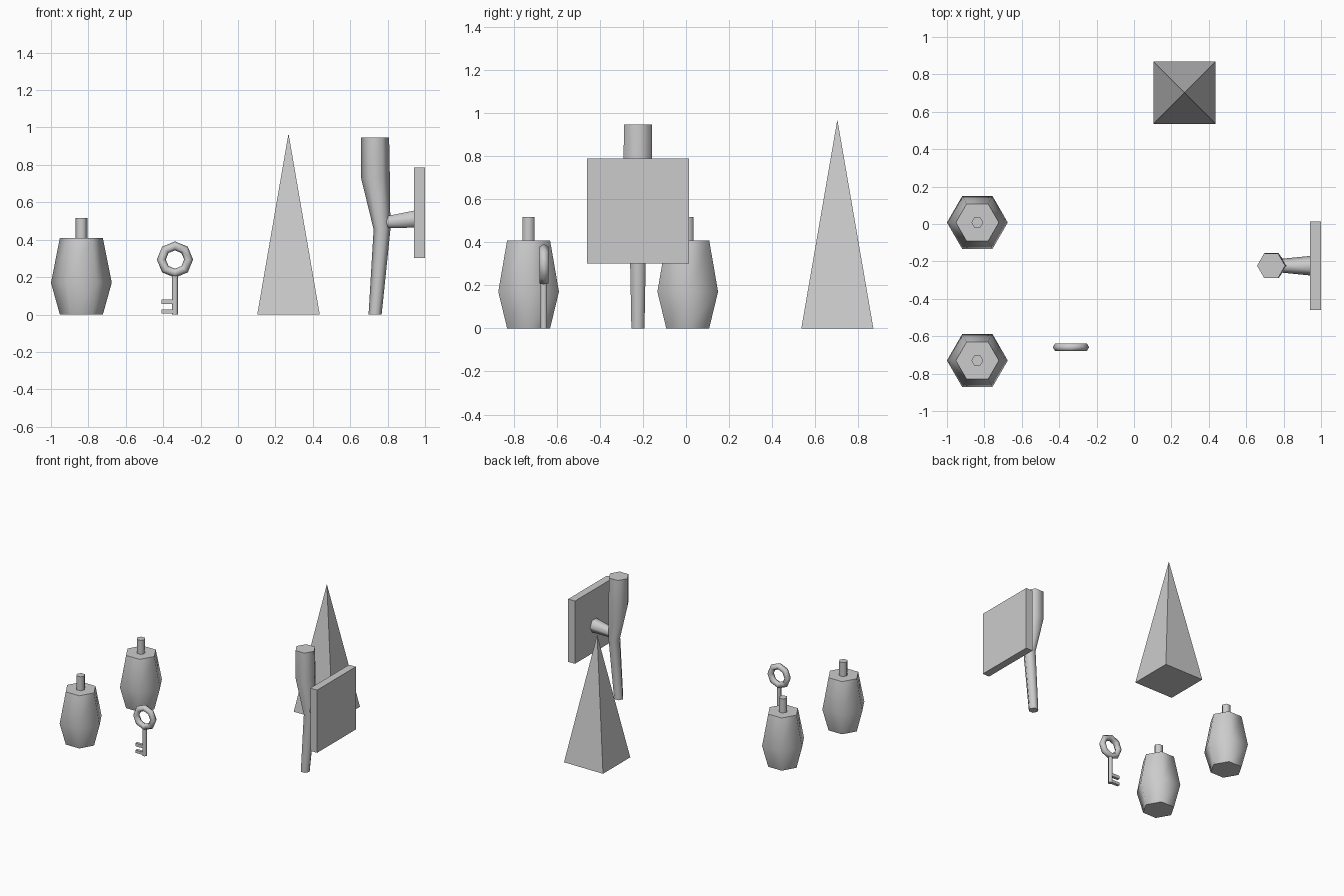
import bpy
import math
from mathutils import Vector

cube = bpy.data.objects.get("Cube")
if cube:
    bpy.data.objects.remove(cube, do_unlink=True)

GREY = (0.6, 0.6, 0.6, 1.0)
grey = bpy.data.materials.new("plain grey")
grey.use_nodes = True
grey.diffuse_color = GREY
grey.node_tree.nodes["Principled BSDF"].inputs["Base Color"].default_value = GREY


def add_mesh(name, verts, faces, smooth_quads=False):
    mesh = bpy.data.meshes.new(name)
    mesh.from_pydata(verts, [], faces)
    mesh.materials.append(grey)
    for poly in mesh.polygons:
        poly.use_smooth = smooth_quads and len(poly.vertices) == 4
    obj = bpy.data.objects.new(name, mesh)
    bpy.context.collection.objects.link(obj)
    return obj


def loft(name, rings, u=(1, 0, 0), v=(0, 1, 0), sides=6):
    """Capped tube through (centre, radius) rings, smooth sides and flat caps."""
    u, v = Vector(u), Vector(v)
    verts, faces = [], []
    for centre, radius in rings:
        for i in range(sides):
            a = math.tau * i / sides
            verts.append(Vector(centre) + radius * (math.cos(a) * u + math.sin(a) * v))
    for r in range(len(rings) - 1):
        for i in range(sides):
            j = (i + 1) % sides
            a, b = r * sides, (r + 1) * sides
            faces.append((a + i, a + j, b + j, b + i))
    faces.append(tuple(reversed(range(sides))))
    faces.append(tuple(range(len(verts) - sides, len(verts))))
    obj = add_mesh(name, verts, faces, True)
    # keep the cap rims crisp
    caps = [set(p.edge_keys) for p in obj.data.polygons if len(p.vertices) == sides]
    for edge in obj.data.edges:
        edge.use_edge_sharp = any(edge.key in cap for cap in caps)
    return obj


def box(name, low, high):
    bpy.ops.mesh.primitive_cube_add(size=1)
    obj = bpy.context.object
    obj.name = name
    low, high = Vector(low), Vector(high)
    for vert in obj.data.vertices:
        vert.co = (low + high) / 2 + vert.co * (high - low)
    obj.data.materials.append(grey)
    return obj


# Two barrels, each with a small neck
for label, y in (("back", 0.008), ("front", -0.73)):
    x = -0.8375
    loft(label + "_barrel", [((x, y, 0), 0.115), ((x, y, 0.17), 0.1625), ((x, y, 0.408), 0.115)])
    loft(label + "_barrel_neck", [((x, y, 0.4), 0.032), ((x, y, 0.516), 0.032)])

# Key: ring, stem and two teeth
KX, KY = -0.337, -0.659
bpy.ops.mesh.primitive_torus_add(major_segments=8, minor_segments=6, major_radius=0.073,
                                 minor_radius=0.024, location=(KX, KY, 0.294),
                                 rotation=(math.pi / 2, 0, 0))
ring = bpy.context.object
ring.name = "key_ring"
ring.data.materials.append(grey)
bpy.ops.object.shade_smooth()
loft("key_stem", [((KX, KY, 0), 0.017), ((KX, KY, 0.215), 0.017)])
for name, low, high in (("key_lower_tooth", 0.005, 0.026), ("key_upper_tooth", 0.056, 0.08)):
    box(name, (-0.41, KY - 0.011, low), (KX, KY + 0.011, high))

# Tall four-sided pyramid
PX, PY, H = 0.27, 0.702, 0.167
base = [(PX - H, PY - H, 0), (PX + H, PY - H, 0), (PX + H, PY + H, 0), (PX - H, PY + H, 0)]
add_mesh("pyramid", base + [(PX, PY, 0.968)],
         [(3, 2, 1, 0)] + [(i, (i + 1) % 4, 4) for i in range(4)])

# Wall torch: bent handle, bracket arm and wall plate
TY = -0.223
loft("torch_handle", [((0.733, TY, 0), 0.035), ((0.77, TY, 0.455), 0.045),
                      ((0.735, TY, 0.73), 0.077), ((0.733, TY, 0.946), 0.075)])
loft("torch_bracket", [((0.78, TY, 0.492), 0.036), ((0.95, TY, 0.511), 0.053)],
     u=(0, 1, 0), v=(0, 0, 1))
box("wall_plate", (0.942, TY - 0.237, 0.301), (1.0, TY + 0.237, 0.787))
